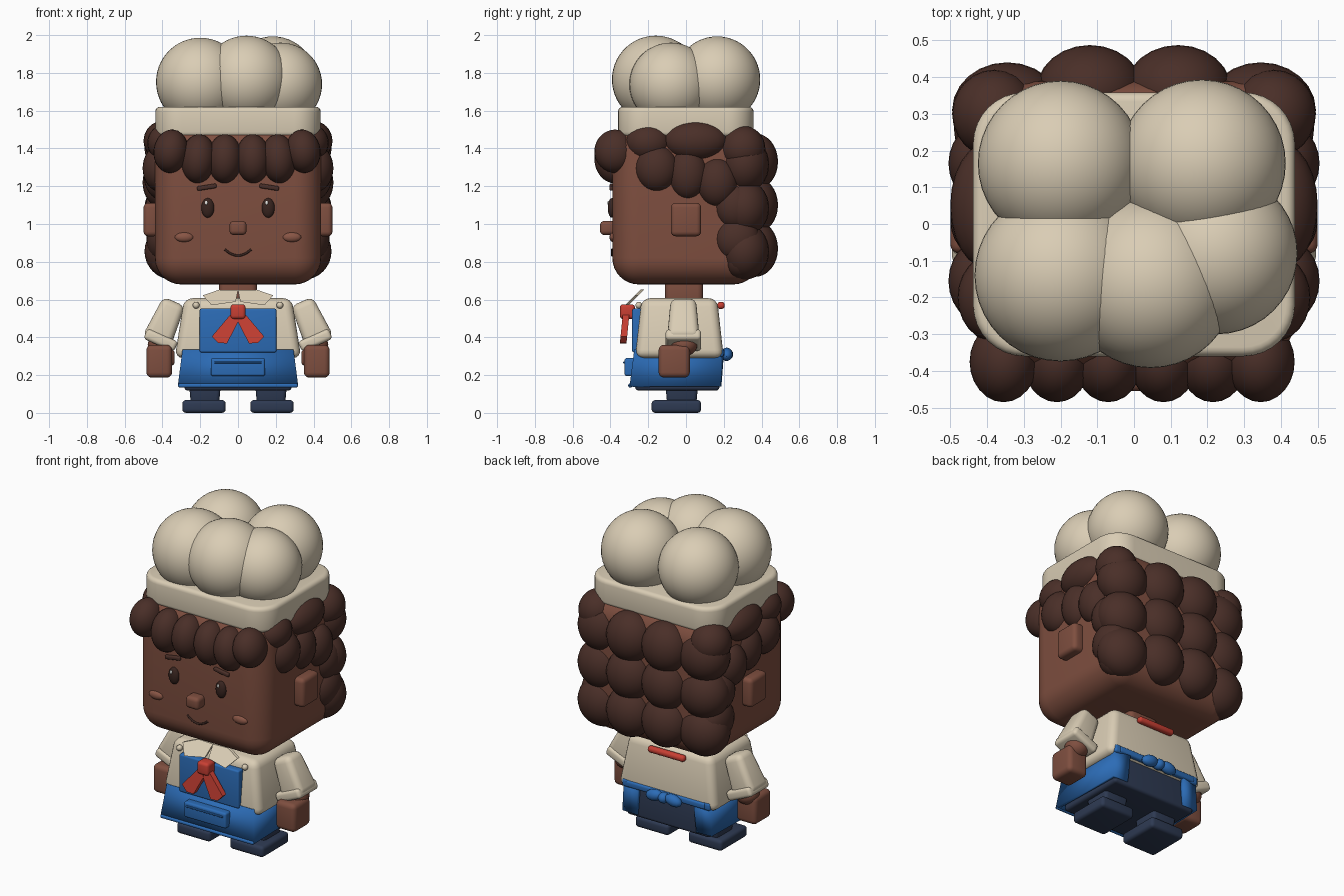
import bpy, bmesh, math
from mathutils import Matrix, Vector

cube = bpy.data.objects.get("Cube")
if cube:
    bpy.data.objects.remove(cube, do_unlink=True)


def material(name, color):
    m = bpy.data.materials.new(name)
    m.use_nodes = True
    m.diffuse_color = (*color, 1)
    bsdf = next(n for n in m.node_tree.nodes if n.type == 'BSDF_PRINCIPLED')
    bsdf.inputs["Base Color"].default_value = (*color, 1)
    return m


skin = material("brown skin", (.21, .077, .05))
blush = material("warm cheek", (.25, .092, .06))
hair = material("dark brown hair", (.068, .028, .021))
dark = material("eye brown", (.04, .018, .014))
cream = material("cream cloth", (.70, .61, .46))
blue = material("apron blue", (.025, .15, .47))
red = material("scarf red", (.58, .05, .033))
navy = material("navy cloth", (.027, .042, .085))
white = material("white", (.85, .85, .82))
made = []


def finish(name, bm, mat):
    bmesh.ops.recalc_face_normals(bm, faces=bm.faces)
    mesh = bpy.data.meshes.new(name)
    bm.to_mesh(mesh)
    bm.free()
    mesh.materials.append(mat)
    ob = bpy.data.objects.new(name, mesh)
    bpy.context.collection.objects.link(ob)
    made.append(ob)
    return ob


def bevel(bm, edges, r, seg):
    bmesh.ops.bevel(bm, geom=edges, offset=r, segments=seg, profile=.5,
                    affect='EDGES', clamp_overlap=True)


def rbox(name, x, y, z, r, mat, taper=1, corner=0, seg=4, tilt=0):
    """Rounded box from three (low, high) ranges; taper scales the top."""
    bm = bmesh.new()
    bmesh.ops.create_cube(bm, size=1)
    size = [b - a for a, b in (x, y, z)]
    mid = Vector([(a + b) / 2 for a, b in (x, y, z)])
    for v in bm.verts:
        k = taper if v.co.z > 0 else 1
        v.co = Vector((v.co.x * size[0] * k, v.co.y * size[1] * k, v.co.z * size[2]))
    if corner:
        bevel(bm, [e for e in bm.edges if abs(e.verts[0].co.z - e.verts[1].co.z) > .01], corner, 8)
        bm.normal_update()
        rim = [e for e in bm.edges if sum(abs(f.normal.z) > .9 for f in e.link_faces) == 1]
        bevel(bm, rim, r, seg)
    else:
        bevel(bm, bm.edges[:], r, seg)
    bm.transform(Matrix.Translation(mid) @ Matrix.Rotation(math.radians(tilt), 4, 'Y'))
    return finish(name, bm, mat)


def ball(name, c, r, mat, seg=24, tilt=0):
    bm = bmesh.new()
    bmesh.ops.create_uvsphere(bm, u_segments=seg, v_segments=seg * 2 // 3, radius=1)
    bm.transform(Matrix.Translation(c) @ Matrix.Rotation(math.radians(tilt), 4, 'Y')
                 @ Matrix.Diagonal((*r, 1)))
    return finish(name, bm, mat)


def plate(name, pts, depth, mat):
    """Flat outline in space, thickened along y."""
    bm = bmesh.new()
    f = bm.faces.new([bm.verts.new(p) for p in pts])
    new = bmesh.ops.extrude_face_region(bm, geom=[f])['geom']
    for v in new:
        if isinstance(v, bmesh.types.BMVert):
            v.co.y += depth
    return finish(name, bm, mat)


# Head and neck
rbox("head", (-.44, .44), (-.39, .39), (.68, 1.52), .14, skin, seg=8)
rbox("neck", (-.1, .1), (-.11, .09), (.57, .72), .03, skin)
rbox("nose", (-.045, .045), (-.455, -.37), (.942, 1.016), .022, skin)
for s, side in ((1, "left"), (-1, "right")):
    rbox(side + "_ear", sorted((s * .42, s * .5)), (-.08, .08), (.935, 1.112), .025, skin)
    ball(side + "_eye", (s * .16, -.392, 1.085), (.034, .022, .052), dark)
    ball(side + "_eye_glint", (s * .16 - .008, -.411, 1.112), (.008, .005, .011), white, 12)
    rbox(side + "_brow", (s * .165 - .052, s * .165 + .052), (-.405, -.38), (1.183, 1.207),
         .008, hair, tilt=s * 9)
    ball(side + "_cheek", (s * .285, -.385, .93), (.05, .02, .026), blush, 16)

smile = bpy.data.curves.new("smile", 'CURVE')
smile.dimensions = '3D'
smile.bevel_depth = .006
line = smile.splines.new('POLY')
line.points.add(12)
for i, p in enumerate(line.points):
    t = i / 6 - 1
    p.co = (t * .07, -.391, .833 + .033 * t * t, 1)
smile.materials.append(dark)
bpy.context.collection.objects.link(bpy.data.objects.new("smile", smile))

# Fringe curls
for i, x in enumerate((-.355, -.21, -.07, .08, .215, .345)):
    edge = abs(x) > .3
    ball(f"fringe_curl_{i}", (x, -.375, 1.385 if edge else 1.345),
         (.092, .11, .115 if edge else .13), hair, tilt=-x * 20)

# Back curls, in three rows
for row, z in enumerate((1.33, 1.1, .87)):
    for s in (-1, 1):
        ball(f"back_inner_curl_{row}_{s}", (s * .12, .365, z), (.145, .122, .15), hair)
        ball(f"back_outer_curl_{row}_{s}", (s * .345, .31, z - .015), (.15, .13, .15), hair)

# Side curls, mirrored: centre and radii
SIDE = [
    (.41, -.155, 1.295, .095, .115, .125),
    (.40, .05, 1.44, .1, .17, .105),
    (.41, .01, 1.265, .09, .105, .135),
    (.41, .165, 1.22, .095, .11, .13),
    (.38, .3, 1.4, .115, .12, .12),
    (.38, -.2, 1.43, .1, .12, .1),
    (.40, .26, 1.09, .09, .11, .12),
    (.40, .27, .92, .085, .12, .12),
    (.36, .29, .81, .11, .1, .1),
]
for i, (x, y, z, *r) in enumerate(SIDE):
    for s in (-1, 1):
        ball(f"side_curl_{i}_{s}", (s * x, y, z), r, hair)

# Hat
rbox("hat_band", (-.438, .438), (-.36, .358), (1.462, 1.62), .025, cream, corner=.14)
for i, (x, y, z, r) in enumerate([(-.2, .165, 1.76, .225), (.185, .165, 1.765, .228),
                                  (-.2, -.14, 1.752, .234), (.045, -.16, 1.765, .232),
                                  (.225, -.08, 1.74, .22)]):
    ball(f"hat_puff_{i}", (x, y, z), (r, r, r), cream, 40)

# Shirt
rbox("shirt_body", (-.335, .335), (-.27, .2), (.29, .607), .045, cream, taper=.85)
for s, side in ((1, "left"), (-1, "right")):
    rbox(side + "_sleeve", (s * .385 - .08, s * .385 + .08), (-.1, .072), (.365, .6),
         .035, cream, taper=.78, tilt=-s * 24)
    rbox(side + "_cuff", (s * .409 - .088, s * .409 + .088), (-.108, .08), (.355, .415),
         .02, cream, tilt=-s * 24)
    ball(side + "_forearm", (s * .41, -.01, .36), (.068, .07, .06), skin)
    rbox(side + "_hand", (s * .417 - .068, s * .417 + .068), (-.145, .02), (.187, .36), .028, skin)
    rbox(side + "_thumb", (s * .358 - .023, s * .358 + .023), (-.12, -.05), (.25, .335), .02, skin)
    collar = [(.0, .65), (.1, .652), (.187, .622), (.14, .57), (.012, .588)]
    plate(side + "_collar", [(s * x, z - .875, z) for x, z in collar], -.018, cream)
    ball(side + "_button", (s * .222, -.25, .57), (.018, .018, .018), cream, 16)

# Neck scarf
rbox("scarf_knot", (-.04, .04), (-.35, -.27), (.497, .575), .018, red)
for s, side in ((1, "left"), (-1, "right")):
    tail = [(.005, .54), (.045, .515), (.138, .405), (.105, .37), (.058, .368), (.0, .48)]
    plate(side + "_scarf_tail", [(s * x, -.35 + (z - .37) * .1, z) for x, z in tail], .035, red)
rbox("scarf_back", (-.125, .125), (.165, .205), (.55, .588), .017, red)

# Apron
rbox("apron_bib", (-.203, .203), (-.285, -.235), (.32, .552), .01, blue)
bm = bmesh.new()
upper = [(.19, .19), (.285, .175), (.285, -.265)]
lower = [(.2, .175), (.295, .175), (.31, -.29)]
rows = []
for half, z in ((upper, .335), (lower, .14)):
    ring = half + [(-x, y) for x, y in reversed(half)]
    rows.append([bm.verts.new((x, y, z)) for x, y in ring])
for a, b, c, d in zip(rows[0], rows[0][1:], rows[1][1:], rows[1]):
    bm.faces.new((a, b, c, d))
skirt = finish("apron_skirt", bm, blue)
thick = skirt.modifiers.new("thickness", 'SOLIDIFY')
thick.thickness = .025
thick.offset = 0
rbox("apron_hem", (-.317, .317), (-.306, -.285), (.135, .155), .008, blue)
rbox("apron_pocket", (-.143, .143), (-.325, -.265), (.195, .29), .012, blue)
rbox("pocket_flap", (-.125, .125), (-.333, -.32), (.262, .272), .004, blue)
rbox("apron_tie", (-.27, .27), (.17, .205), (.3, .34), .012, blue)
ball("tie_knot", (0, .215, .31), (.032, .035, .032), blue, 16)
for s, side in ((1, "left"), (-1, "right")):
    ball(side + "_tie_bow", (s * .065, .215, .31), (.055, .032, .034), blue, 16, tilt=s * 12)
    rbox(side + "_tie_loop", (s * .27 - .03, s * .27 + .03), (.12, .2), (.295, .345), .015, blue)

# Trousers and shoes
rbox("trousers", (-.285, .285), (-.27, .178), (.118, .33), .02, navy, taper=.96)
for s, side in ((1, "left"), (-1, "right")):
    rbox(side + "_leg", (s * .175 - .075, s * .175 + .075), (-.1, .055), (.05, .15),
         .02, navy, taper=1.12)
    rbox(side + "_shoe", (s * .18 - .115, s * .18 + .115), (-.182, .08), (0, .068), .02, navy)

# Shading
bpy.ops.object.select_all(action='DESELECT')
for ob in made:
    ob.select_set(True)
bpy.context.view_layer.objects.active = made[0]
bpy.ops.object.shade_smooth_by_angle(angle=math.radians(35))
